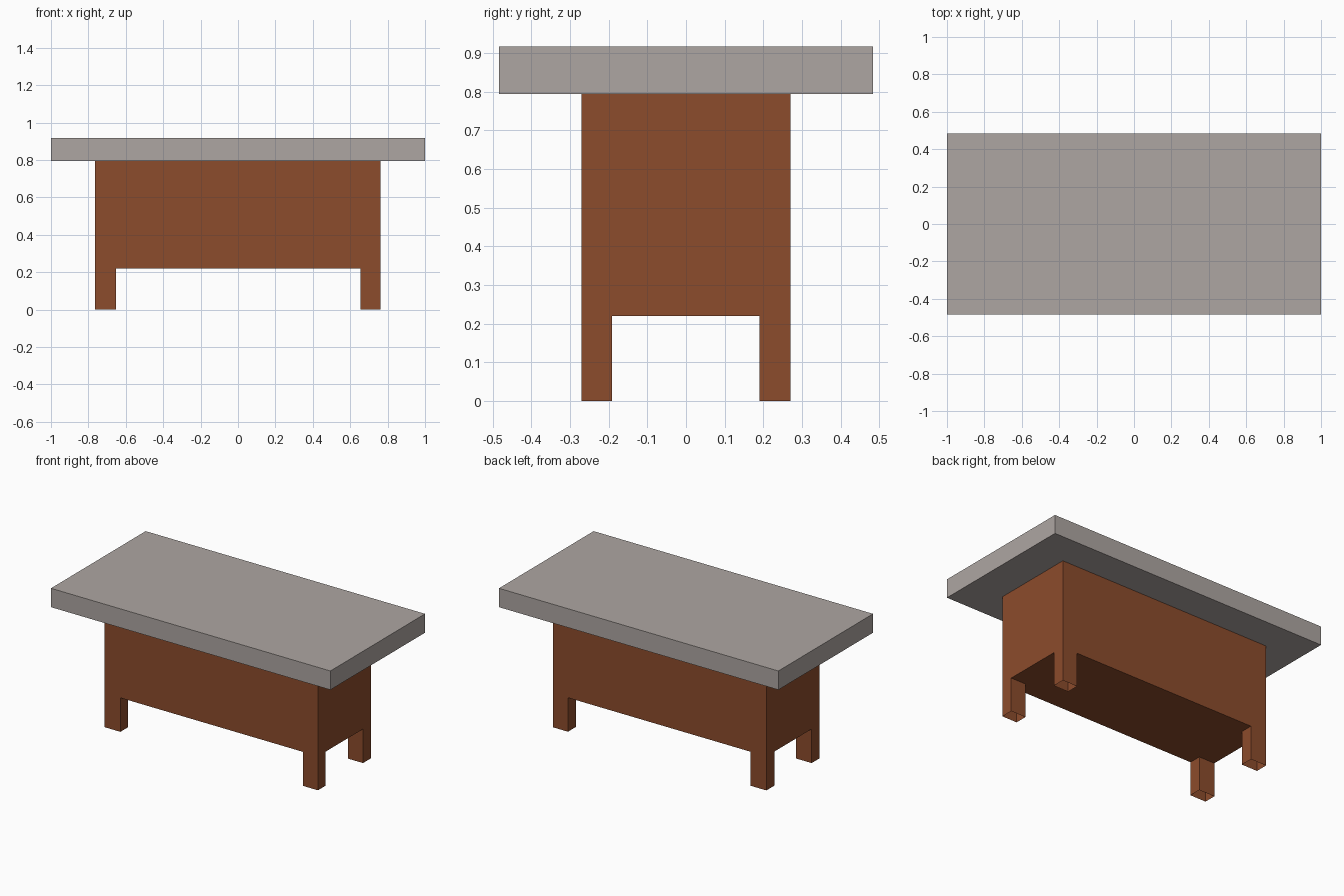
import bpy, bmesh

if "Cube" in bpy.data.objects:
    bpy.data.objects.remove(bpy.data.objects["Cube"])


def material(name, color):
    mat = bpy.data.materials.new(name)
    mat.diffuse_color = (*color, 1.0)
    mat.use_nodes = True
    mat.node_tree.nodes["Principled BSDF"].inputs["Base Color"].default_value = mat.diffuse_color
    return mat


def add_object(name, bm, mat):
    mesh = bpy.data.meshes.new(name)
    bm.to_mesh(mesh)
    bm.free()
    mesh.materials.append(mat)
    obj = bpy.data.objects.new(name, mesh)
    bpy.context.collection.objects.link(obj)
    return obj


stone = material("warm grey stone", (0.423, 0.381, 0.361))
wood = material("brown wood", (0.262, 0.072, 0.025))

# Slab top
bm = bmesh.new()
bmesh.ops.create_cube(bm, size=1.0)
for v in bm.verts:
    v.co = (v.co.x * 2.0, v.co.y * 0.968, 0.856 + v.co.z * 0.122)
add_object("table_top", bm, stone)

# Base: a 3 x 3 underside whose corner cells are pulled down into legs
XS = (-0.765, -0.652, 0.655, 0.762)
YS = (-0.271, -0.192, 0.190, 0.271)
UNDERSIDE, TOP = 0.22, 0.795

bm = bmesh.new()
grid = [[bm.verts.new((x, y, UNDERSIDE)) for y in YS] for x in XS]
cells = {}
for i in range(3):
    for j in range(3):
        cells[i, j] = bm.faces.new((grid[i][j], grid[i][j + 1],
                                    grid[i + 1][j + 1], grid[i + 1][j]))
corners = [cells[i, j] for i in (0, 2) for j in (0, 2)]

# Cabinet walls and lid, raised from the outer rim
rim = [e for e in bm.edges if e.is_boundary]
walls = bmesh.ops.extrude_edge_only(bm, edges=rim)["geom"]
for v in walls:
    if isinstance(v, bmesh.types.BMVert):
        v.co.z = TOP
bmesh.ops.holes_fill(bm, edges=[e for e in bm.edges if e.is_boundary], sides=0)

# Legs, pulled down to the floor
for cell in corners:
    foot = bmesh.ops.extrude_discrete_faces(bm, faces=[cell])["faces"][0]
    for v in foot.verts:
        v.co.z = 0.0
bmesh.ops.remove_doubles(bm, verts=bm.verts, dist=0.0001)
bmesh.ops.recalc_face_normals(bm, faces=bm.faces)

# Leg bottoms are open
feet = [f for f in bm.faces if all(v.co.z < 0.001 for v in f.verts)]
bmesh.ops.delete(bm, geom=feet, context='FACES_ONLY')
add_object("cabinet_base_with_legs", bm, wood)
